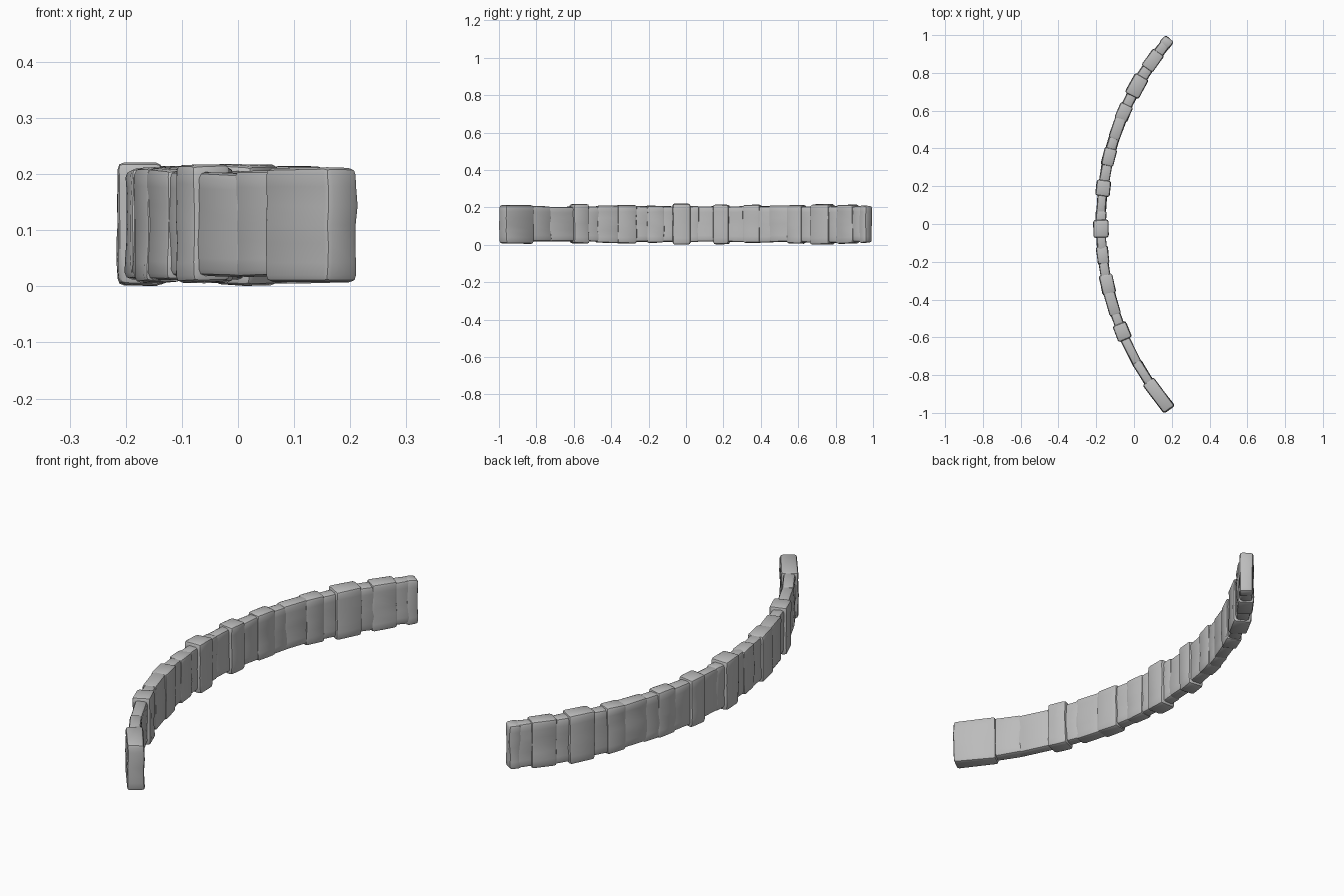
import bpy, bmesh, math, random
from mathutils import Matrix, Vector, noise

random.seed(4)
cube = bpy.data.objects.get("Cube")
if cube:
    bpy.data.objects.remove(cube, do_unlink=True)

stone = bpy.data.materials.new("grey stone")
stone.use_nodes = True
colour = (0.5, 0.5, 0.5, 1)
stone.diffuse_color = colour
stone.node_tree.nodes["Principled BSDF"].inputs["Base Color"].default_value = colour

RADIUS = 1.5          # arc of the wall centre line
MIDDLE = -0.175       # x of the wall at the middle of the arc

# Slabs along the arc: far edge in y and thickness, both in hundredths
START = -98
SLABS = [(-84, 7), (-74, 5), (-60, 5), (-54, 7.5), (-47, 5), (-36, 6),
         (-28, 7), (-20, 5), (-13, 6), (-6, 5), (1, 8), (6, 5.5), (16, 5),
         (22, 7.5), (32, 5.5), (39, 6.5), (46, 5.5), (56, 6), (62, 7),
         (69, 5.5), (77, 8), (83, 6), (90, 7), (95, 5.5), (98, 6)]


def arc_angle(y):
    return math.asin(y / 100 / RADIUS)


def make_slab(name, a0, a1, thick, low, high):
    """Worn upright slab with rounded edges, set across the arc."""
    bm = bmesh.new()
    bmesh.ops.create_cube(bm, size=1)
    size = Vector((thick, (a1 - a0) * RADIUS, high - low))
    bmesh.ops.scale(bm, vec=size, verts=bm.verts)
    bmesh.ops.bevel(bm, geom=bm.edges[:], offset=min(0.012, size.y * 0.3),
                    segments=2, profile=0.5, affect='EDGES')
    # Cut level rings so the sides can be uneven
    for i in range(1, 6):
        bmesh.ops.bisect_plane(bm, geom=bm.verts[:] + bm.edges[:] + bm.faces[:],
                               plane_co=(0, 0, size.z * (i / 6 - 0.5)),
                               plane_no=(0, 0, 1))
    offset = Vector((random.random(), random.random(), random.random())) * 50
    for v in bm.verts:
        v.co += noise.noise_vector(v.co * 16 + offset) * 0.004
    # Place on the arc
    mid = (a0 + a1) / 2
    x = MIDDLE + RADIUS * (1 - math.cos(mid))
    place = Matrix.Translation((x, RADIUS * math.sin(mid), (low + high) / 2))
    bm.transform(place @ Matrix.Rotation(-mid, 4, 'Z'))
    mesh = bpy.data.meshes.new(name)
    bm.to_mesh(mesh)
    bm.free()
    mesh.materials.append(stone)
    obj = bpy.data.objects.new(name, mesh)
    bpy.context.collection.objects.link(obj)
    return obj


slabs = []
near = START
for i, (far, thick) in enumerate(SLABS):
    # Neighbours overlap a little; the two ends stay exact
    a0 = arc_angle(near) - (0.008 if i > 0 else 0)
    a1 = arc_angle(far) + (0.008 if i < len(SLABS) - 1 else 0)
    swell = (thick - 5) * 0.005
    low = 0.017 - swell + random.uniform(-0.002, 0.003)
    high = 0.204 + swell + random.uniform(-0.003, 0.003)
    slabs.append(make_slab(f"wall_slab_{i + 1}", a0, a1, thick / 100,
                           max(low, 0.002), high))
    near = far

bpy.ops.object.select_all(action='DESELECT')
for obj in slabs:
    obj.select_set(True)
bpy.context.view_layer.objects.active = slabs[0]
bpy.ops.object.shade_smooth_by_angle(angle=math.radians(40))
